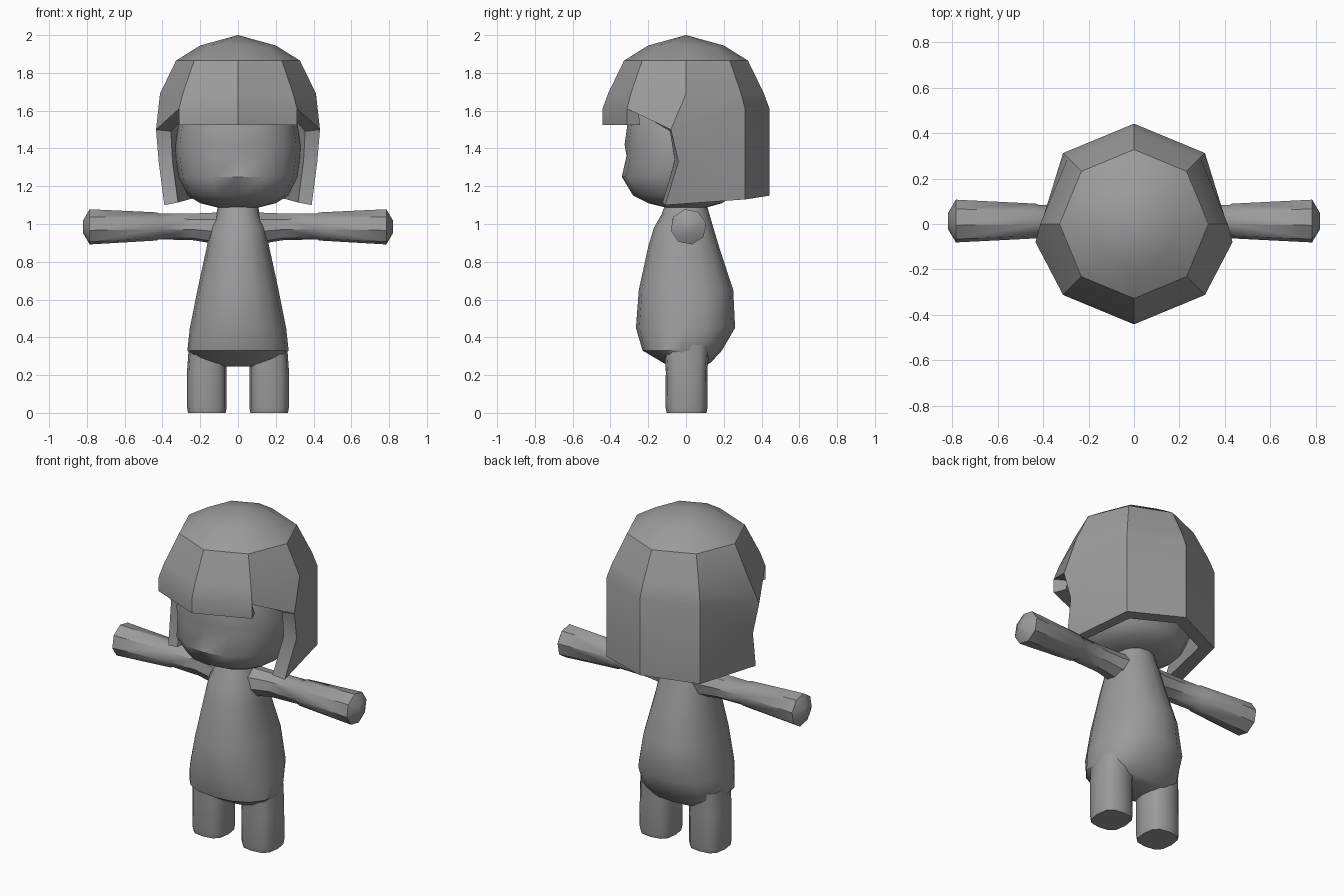
import bpy, bmesh, math

cube = bpy.data.objects.get("Cube")
if cube:
    bpy.data.objects.remove(cube)

grey = bpy.data.materials.new("plain grey")
grey.use_nodes = True
colour = (0.33, 0.33, 0.33, 1)
grey.diffuse_color = colour
grey.node_tree.nodes["Principled BSDF"].inputs["Base Color"].default_value = colour


def finish(name, bm, mirror=False, thickness=0, angle=40):
    mesh = bpy.data.meshes.new(name)
    bm.to_mesh(mesh)
    bm.free()
    mesh.materials.append(grey)
    obj = bpy.data.objects.new(name, mesh)
    bpy.context.collection.objects.link(obj)
    bpy.ops.object.select_all(action='DESELECT')
    obj.select_set(True)
    bpy.context.view_layer.objects.active = obj
    if mirror:
        obj.modifiers.new("Mirror", 'MIRROR')
    if thickness:
        solid = obj.modifiers.new("Thickness", 'SOLIDIFY')
        solid.thickness = thickness
        solid.offset = -1
        solid.use_even_offset = True
    for mod in list(obj.modifiers):
        bpy.ops.object.modifier_apply(modifier=mod.name)
    bpy.ops.object.shade_smooth_by_angle(angle=math.radians(angle))


def power(v, p):
    return math.copysign(abs(v) ** p, v)


def loft(name, rings, sides, along_x=False, box=1.0, mirror=False, turn=0.0):
    """Skin rings of (position, centre a, centre b, radius a, radius b)."""
    bm = bmesh.new()
    loops = []
    for pos, ca, cb, ra, rb in rings:
        loop = []
        for i in range(sides):
            t = 2 * math.pi * (i + turn) / sides
            a = ca + ra * power(math.cos(t), box)
            b = cb + rb * power(math.sin(t), box)
            loop.append(bm.verts.new((pos, a, b) if along_x else (a, b, pos)))
        loops.append(loop)
    for lo, hi in zip(loops, loops[1:]):
        for i in range(sides):
            j = (i + 1) % sides
            bm.faces.new((lo[i], lo[j], hi[j], hi[i]))
    bm.faces.new(loops[0][::-1])
    bm.faces.new(loops[-1])
    bmesh.ops.recalc_face_normals(bm, faces=bm.faces[:])
    finish(name, bm, mirror)


def profile(rows):
    """Rows of (z, half width, front y, back y) turned into loft rings."""
    return [(z, 0, (f + b) / 2, w, (b - f) / 2) for z, w, f, b in rows]


# Torso, pear shaped and widest at the hips
loft("torso", profile([
    (0.245, 0.14, -0.08, 0.09), (0.265, 0.22, -0.12, 0.13),
    (0.33, 0.268, -0.23, 0.19), (0.45, 0.255, -0.265, 0.26),
    (0.65, 0.215, -0.25, 0.25), (0.88, 0.165, -0.20, 0.175),
    (0.98, 0.145, -0.17, 0.145), (1.05, 0.115, -0.13, 0.125),
    (1.13, 0.10, -0.10, 0.10)]), 16, box=0.9)

# Stubby legs
loft("legs", [
    (0.0, 0.165, 0.003, 0.10, 0.105), (0.03, 0.165, 0.003, 0.105, 0.112),
    (0.22, 0.165, 0.003, 0.105, 0.11), (0.36, 0.16, 0.003, 0.10, 0.12)],
    12, box=0.7, mirror=True)

# Straight arms with blunt ends
loft("arms", [
    (0.06, 0.0, 0.975, 0.10, 0.09), (0.16, 0.005, 0.98, 0.08, 0.08),
    (0.24, 0.01, 0.985, 0.072, 0.072), (0.42, 0.013, 0.987, 0.072, 0.07),
    (0.43, 0.013, 0.987, 0.078, 0.076), (0.785, 0.013, 0.985, 0.096, 0.095),
    (0.82, 0.013, 0.985, 0.035, 0.035)],
    8, along_x=True, mirror=True, turn=0.5 * 0.5)

# Head with a fuller lower face
loft("head", profile([
    (1.085, 0.10, -0.10, 0.10), (1.11, 0.20, -0.20, 0.19),
    (1.15, 0.265, -0.28, 0.25), (1.25, 0.315, -0.34, 0.30),
    (1.36, 0.33, -0.315, 0.32), (1.42, 0.33, -0.325, 0.32),
    (1.53, 0.315, -0.31, 0.31), (1.68, 0.27, -0.27, 0.27),
    (1.79, 0.15, -0.15, 0.15)]), 16, box=0.88)

# Hair: half of an eight-sided cap, with fringe and a long side and back
bm = bmesh.new()


def hair_ring(z, r):
    angles = [math.pi * (k / 4 - 0.5) for k in range(5)]
    return [bm.verts.new((r * math.cos(t) if 0 < k < 4 else 0, r * math.sin(t), z))
            for k, t in enumerate(angles)]


apex = bm.verts.new((0, 0, 2.0))
crown, upper, brow = [hair_ring(*p) for p in ((1.945, 0.2), (1.865, 0.328), (1.69, 0.413))]
for i in range(4):
    bm.faces.new((crown[i], crown[i + 1], apex))
    for lo, hi in ((upper, crown), (brow, upper)):
        bm.faces.new((lo[i], lo[i + 1], hi[i + 1], hi[i]))

rim = hair_ring(1.61, 0.442)
bm.verts.remove(rim[2])
fringe = [bm.verts.new((v.co.x, v.co.y, 1.525)) for v in rim[:2]]
nape = [bm.verts.new((rim[3].co.x, rim[3].co.y, 1.13)),
        bm.verts.new((0, 0.442, 1.15))]
lock = [bm.verts.new(p) for p in (
    (0.434, -0.08, 1.5), (0.42, -0.04, 1.33), (0.39, -0.11, 1.1))]
for face in (
        (rim[0], rim[1], brow[1], brow[0]),
        (fringe[0], fringe[1], rim[1], rim[0]),
        (rim[1], lock[0], brow[2], brow[1]),
        (lock[0], rim[3], brow[3], brow[2]),
        (lock[1], nape[0], rim[3], lock[0]),
        (lock[2], nape[0], lock[1]),
        (rim[3], rim[4], brow[4], brow[3]),
        (nape[0], nape[1], rim[4], rim[3])):
    bm.faces.new(face)
finish("hair", bm, mirror=True, thickness=0.075, angle=28)
